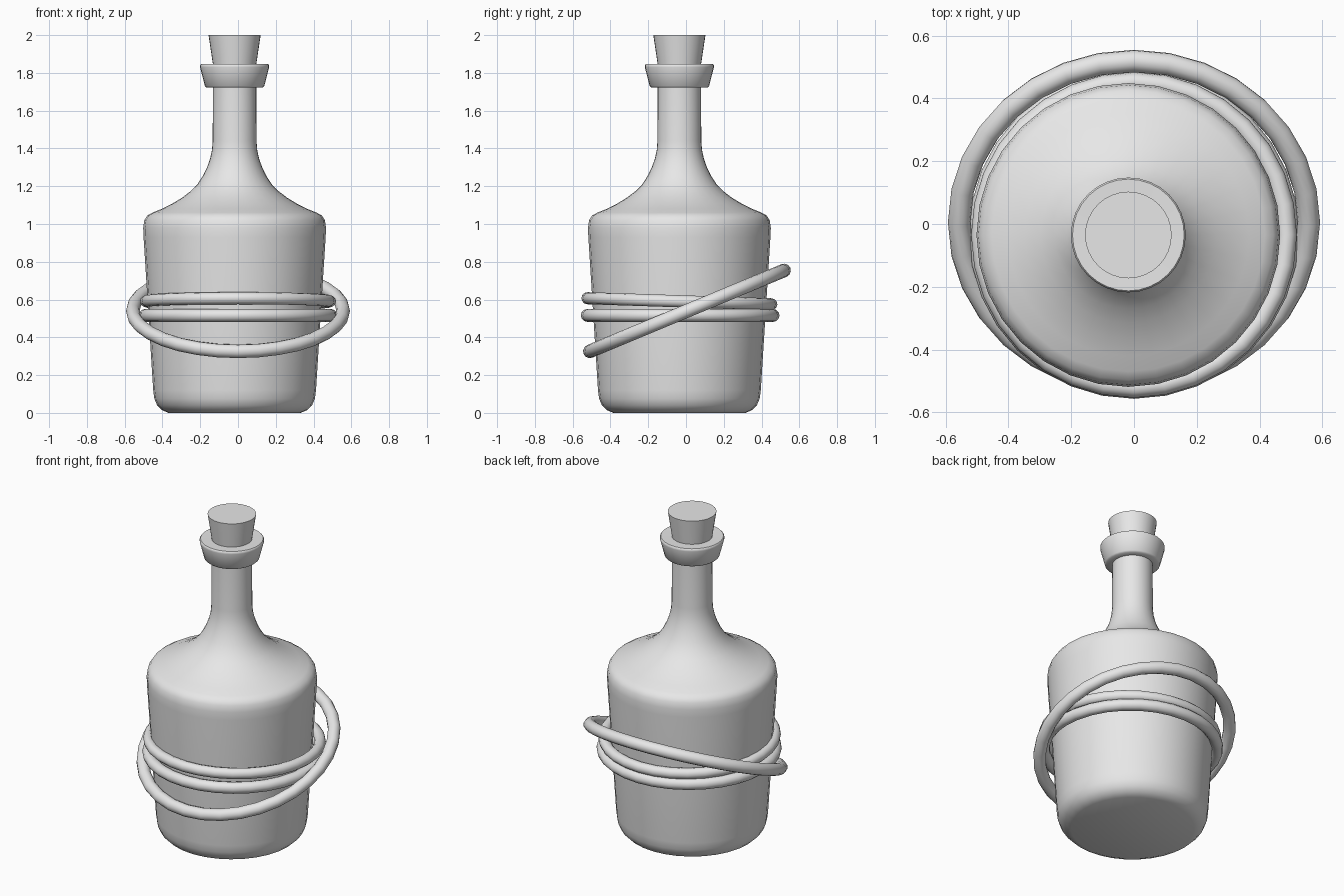
import bpy
import bmesh
import math
from mathutils import Matrix, Vector

if "Cube" in bpy.data.objects:
    bpy.data.objects.remove(bpy.data.objects["Cube"], do_unlink=True)

SEGMENTS = 32
AXIS = (-0.018, -0.035, 0)  # bottle axis, slightly off the ring centre

grey = bpy.data.materials.new("plain_grey")
grey.use_nodes = True
grey.diffuse_color = (0.8, 0.8, 0.8, 1)
grey.node_tree.nodes["Principled BSDF"].inputs["Base Color"].default_value = (0.8, 0.8, 0.8, 1)


def finish(obj):
    obj.data.materials.append(grey)
    bpy.ops.object.select_all(action="DESELECT")
    obj.select_set(True)
    bpy.context.view_layer.objects.active = obj
    bpy.ops.object.shade_smooth_by_angle(angle=math.radians(42))


def lathe(name, profile):
    """Turn a (radius, height) profile around the bottle axis."""
    bm = bmesh.new()
    verts = [bm.verts.new((r, 0, z)) for r, z in profile]
    edges = [bm.edges.new(pair) for pair in zip(verts, verts[1:])]
    bmesh.ops.spin(bm, geom=verts + edges, cent=(0, 0, 0), axis=(0, 0, 1),
                   angle=math.tau, steps=SEGMENTS)
    bmesh.ops.remove_doubles(bm, verts=bm.verts, dist=0.0005)
    bmesh.ops.recalc_face_normals(bm, faces=bm.faces)
    mesh = bpy.data.meshes.new(name)
    bm.to_mesh(mesh)
    bm.free()
    obj = bpy.data.objects.new(name, mesh)
    obj.location = AXIS
    bpy.context.collection.objects.link(obj)
    finish(obj)


def ring(name, centre, radius, thickness, tilt):
    """Hoop around the bottle, tilted about the x axis."""
    bpy.ops.mesh.primitive_torus_add(
        major_segments=SEGMENTS, minor_segments=12, major_radius=radius,
        minor_radius=thickness, location=centre,
        rotation=(math.radians(tilt), 0, 0))
    obj = bpy.context.object
    obj.name = name
    finish(obj)


# Bottle: flat base, flared body, round shoulder and slim neck
lathe("bottle_body", [
    (0, 0), (0.35, 0), (0.385, 0.015), (0.41, 0.04), (0.425, 0.075),
    (0.431, 0.12), (0.458, 0.55), (0.482, 0.93), (0.484, 0.98),
    (0.478, 1.02), (0.462, 1.045), (0.435, 1.06), (0.385, 1.08),
    (0.33, 1.108), (0.28, 1.138), (0.235, 1.172), (0.197, 1.21),
    (0.168, 1.255), (0.146, 1.3), (0.13, 1.345), (0.12, 1.39),
    (0.116, 1.44), (0.115, 1.73)])

# Flared collar at the mouth
lathe("mouth_collar", [
    (0.11, 1.722), (0.148, 1.722), (0.157, 1.73), (0.183, 1.83),
    (0.183, 1.84), (0.178, 1.846), (0.1, 1.844)])

# Tapered stopper
lathe("stopper", [(0, 1.8), (0.108, 1.8), (0.138, 2.0), (0, 2.0)])

# Two snug hoops and one loose slanted hoop
ring("upper_hoop", (0, -0.035, 0.591), 0.487, 0.032, -1.9)
ring("lower_hoop", (0, -0.031, 0.516), 0.492, 0.034, 0)
ring("slanted_hoop", (0, 0.005, 0.54), 0.557, 0.036, 22.6)
